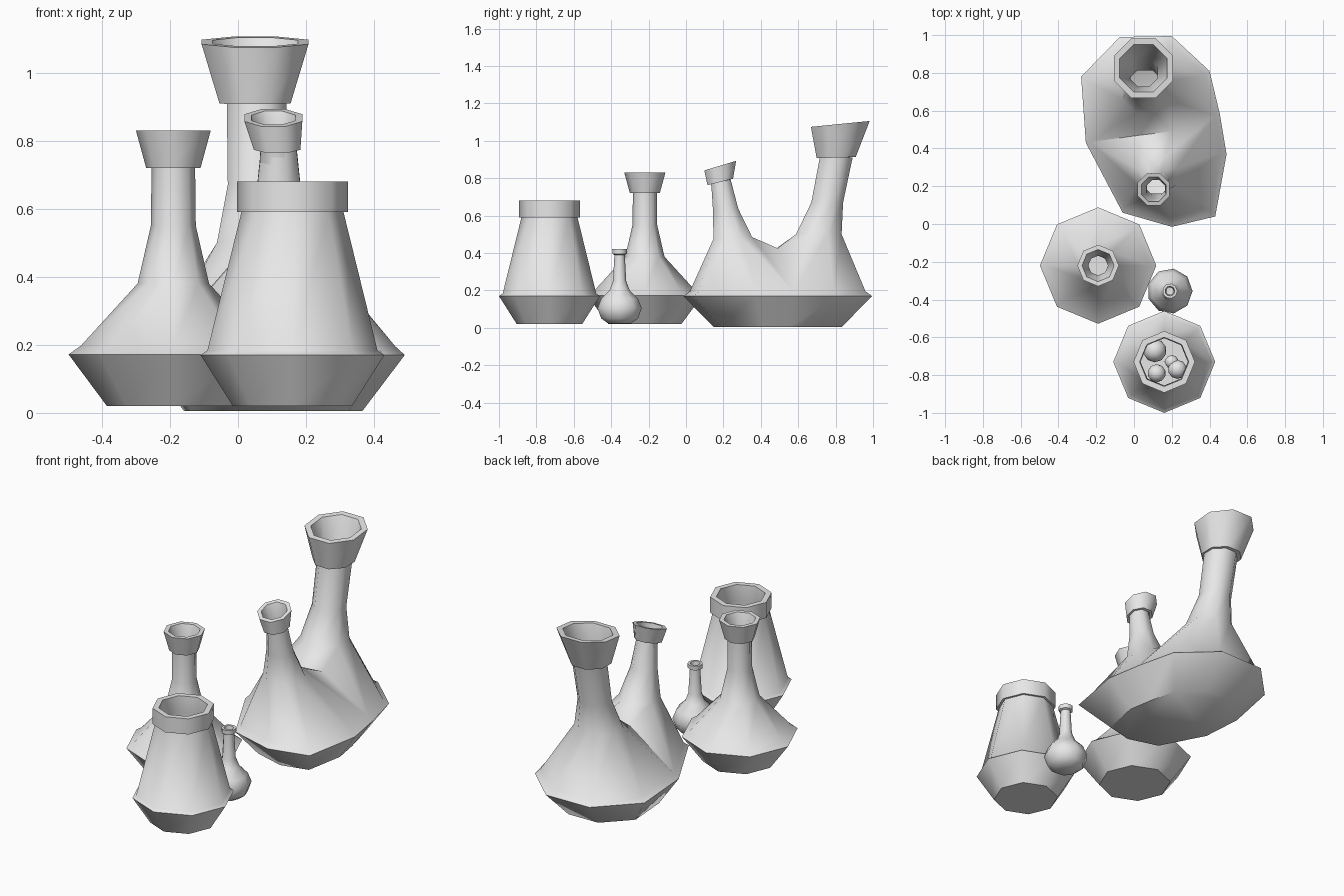
import bpy, bmesh, math
from mathutils import Vector

cube = bpy.data.objects.get("Cube")
if cube:
    bpy.data.objects.remove(cube)

clay = bpy.data.materials.new("pale_grey")
clay.use_nodes = True
clay.diffuse_color = (0.8, 0.8, 0.8, 1)
clay.node_tree.nodes["Principled BSDF"].inputs["Base Color"].default_value = (0.8, 0.8, 0.8, 1)


def ring(cx, cy, z, r, tilt=0.0, start=0.0, n=8):
    """Regular ring; tilt raises the rear side."""
    pts = []
    for i in range(n):
        a = math.radians(start) + math.tau * i / n
        pts.append(Vector((cx + r * math.cos(a), cy + r * math.sin(a), z + tilt * r * math.sin(a))))
    return pts


def skin(bm, rings, cap=False):
    """Join successive rings of equal count with quads."""
    rows = [[bm.verts.new(p) for p in pts] for pts in rings]
    for low, high in zip(rows, rows[1:]):
        for i in range(len(low)):
            j = (i + 1) % len(low)
            bm.faces.new((low[i], low[j], high[j], high[i]))
    if cap:
        bm.faces.new(rows[0][::-1])


def finish(bm, name, angle=50):
    bmesh.ops.remove_doubles(bm, verts=bm.verts, dist=0.0005)
    mesh = bpy.data.meshes.new(name)
    bm.to_mesh(mesh)
    bm.free()
    mesh.materials.append(clay)
    obj = bpy.data.objects.new(name, mesh)
    bpy.context.collection.objects.link(obj)
    bpy.ops.object.select_all(action="DESELECT")
    obj.select_set(True)
    bpy.context.view_layer.objects.active = obj
    bpy.ops.object.shade_smooth_by_angle(angle=math.radians(angle))
    return obj


def vessel(name, cx, cy, profile, n=8, angle=50):
    """Lathe an open vessel from (radius, height) pairs."""
    bm = bmesh.new()
    skin(bm, [ring(cx, cy, z, r, n=n) for r, z in profile], cap=True)
    finish(bm, name, angle)


# Wide-mouthed jar with a straight collar
vessel("wide_jar", 0.16, -0.73, [
    (0.175, 0.02), (0.27, 0.17), (0.25, 0.183), (0.15, 0.59), (0.163, 0.59),
    (0.163, 0.68), (0.13, 0.68), (0.125, 0.59), (0.22, 0.18), (0.15, 0.04), (0.001, 0.04)])

# Single-necked flask with a flared mouth
vessel("long_neck_flask", -0.19, -0.22, [
    (0.195, 0.02), (0.308, 0.172), (0.272, 0.197), (0.105, 0.38), (0.066, 0.55),
    (0.064, 0.72), (0.08, 0.72), (0.11, 0.83), (0.085, 0.83), (0.052, 0.72),
    (0.052, 0.55), (0.09, 0.38), (0.24, 0.19), (0.17, 0.04), (0.001, 0.04)])

# Small round-bellied vial
vessel("small_vial", 0.19, -0.355, [
    (0.06, 0.022), (0.1, 0.05), (0.12, 0.105), (0.1, 0.155), (0.055, 0.2), (0.036, 0.25),
    (0.028, 0.39), (0.039, 0.395), (0.04, 0.42), (0.026, 0.42), (0.02, 0.38), (0.02, 0.25)],
    n=9, angle=60)

# Pebbles lying in the jar
for i, (x, y, r) in enumerate([(0.11, -0.67, 0.062), (0.2, -0.73, 0.036),
                               (0.12, -0.79, 0.048), (0.23, -0.77, 0.05)]):
    bm = bmesh.new()
    bmesh.ops.create_icosphere(bm, subdivisions=2, radius=r)
    bmesh.ops.translate(bm, verts=bm.verts, vec=(x, y, 0.04 + r))
    finish(bm, f"pebble_{i + 1}")

# Double-necked vessel: oval foot, rim and lip
OUTLINE = [(-0.255, 0.43), (-0.06, 0.06), (0.2, -0.015), (0.43, 0.04), (0.49, 0.37),
           (0.455, 0.58), (0.4, 0.81), (0.2, 0.995), (-0.075, 0.99), (-0.28, 0.78)]
MID = Vector((0.1, 0.49))


def oval(scale, z):
    return [Vector((*(MID + (Vector(p) - MID) * scale), z)) for p in OUTLINE]


bm = bmesh.new()
lip = oval(0.93, 0.195)
skin(bm, [oval(0.68, 0.005), oval(1, 0.17), lip], cap=True)

# Two lobes meet along a raised saddle
saddle_left, saddle_right = Vector((0.03, 0.47, 0.415)), Vector((0.2, 0.49, 0.425))
front_foot = lip[0:6] + [saddle_right, saddle_left]
back_foot = lip[5:10] + [lip[0], saddle_left, saddle_right]
# Each neck ring: x, y, z, radius, tilt
FRONT = [(0.12, 0.25, 0.48, 0.112, 0.05), (0.12, 0.212, 0.63, 0.073, 0.1), (0.12, 0.187, 0.78, 0.056, 0.25)]
BACK = [(0.06, 0.71, 0.5, 0.132, 0), (0.055, 0.755, 0.67, 0.092, 0), (0.055, 0.803, 0.91, 0.095, 0)]
for foot, neck, start in ((front_foot, FRONT, 157.5), (back_foot, BACK, -22.5)):
    skin(bm, [foot] + [ring(*row, start=start) for row in neck])
finish(bm, "double_neck_body")


def mouth(name, base, top, wall, neck, start):
    """Flared collar with thickness, lining the neck below it."""
    x, y, z, r, t = base
    tx, ty, tz, tr, tt = top
    rows = [(x, y, z, r * 0.8, t), base, top, (tx, ty, tz, tr - wall, tt), (x, y, z, r * 0.72, t)]
    rows += [(cx, cy, cz, cr * 0.85, ct) for cx, cy, cz, cr, ct in reversed(neck[:2])]
    bm = bmesh.new()
    skin(bm, [ring(*row, start=start) for row in rows])
    finish(bm, name)


# Flared mouths of the two necks
mouth("front_mouth", (0.115, 0.183, 0.78, 0.074, 0.25), (0.104, 0.183, 0.867, 0.092, 0.3),
      0.022, FRONT, 157.5)
mouth("back_mouth", (0.05, 0.803, 0.91, 0.113, 0.03), (0.05, 0.825, 1.09, 0.17, 0.1),
      0.034, BACK, -22.5)
